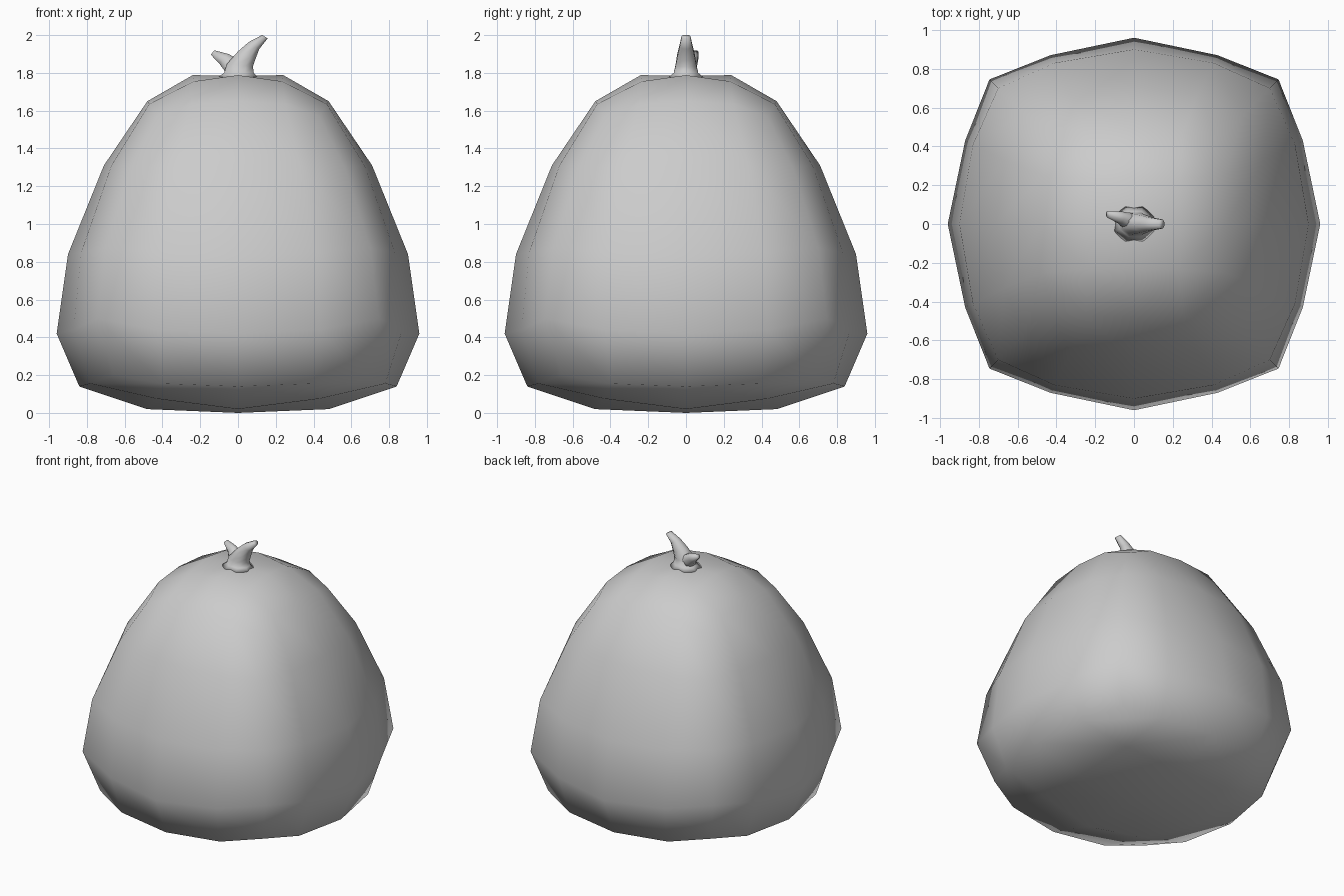
import bpy, bmesh
from mathutils import Vector

if "Cube" in bpy.data.objects:
    bpy.data.objects.remove(bpy.data.objects["Cube"])


def finish(bm, name):
    bmesh.ops.recalc_face_normals(bm, faces=bm.faces)
    for f in bm.faces:
        f.smooth = True
    me = bpy.data.meshes.new(name)
    bm.to_mesh(me)
    bm.free()
    ob = bpy.data.objects.new(name, me)
    bpy.context.collection.objects.link(ob)
    return ob


def four_fold(bm, points):
    """Repeat (x, y, z) points in four quarter turns."""
    verts = []
    for k in range(4):
        for x, y, z in points:
            for _ in range(k):
                x, y = -y, x
            verts.append(bm.verts.new((x, y, z)))
    return verts


# Sack body: rounded-square rings; (side r, z), (quarter r, offset, z), (corner, z)
RINGS = [
    ((.48, 1.65), (.47, .25, 1.635), (.43, 1.57)),
    ((.71, 1.31), (.67, .33, 1.31), (.565, 1.30)),
    ((.90, .84), (.83, .41, .85), (.70, .875)),
    ((.96, .42), (.87, .43, .44), (.745, .50)),
    ((.84, .14), (.78, .40, .155), (.66, .20)),
]
bm = bmesh.new()
rings = []
for (m, mz), (q, t, qz), (c, cz) in RINGS:
    rings.append(four_fold(bm, [(m, 0, mz), (q, t, qz), (c, c, cz), (t, q, qz)]))
for a, b in zip(rings, rings[1:]):
    for i in range(16):
        j = (i + 1) % 16
        bm.faces.new((a[i], a[j], b[j], b[i]))


# Top and bottom of the sack: grid caps
def cap(ring, mid, diag, centre_z):
    inner = four_fold(bm, [mid, diag])
    centre = bm.verts.new((0, 0, centre_z))
    for k in range(4):
        o = [ring[(4 * k + n) % 16] for n in range(5)]
        m, d, n = (inner[(2 * k + s) % 8] for s in range(3))
        for quad in ((o[0], o[1], d, m), (o[1], o[2], o[3], d),
                     (d, o[3], o[4], n), (centre, m, d, n)):
            bm.faces.new(quad)


cap(rings[0], (.24, 0, 1.788), (.235, .235, 1.755), 1.785)
cap(rings[-1], (.48, 0, .02), (.43, .43, .075), 0)
finish(bm, "sack_body")


# Knot: lofted horns, each section is centre, half width, half depth, tilt
def horn(name, sections, sides=8):
    import math
    bm = bmesh.new()
    loops = []
    for x, y, z, w, d, tilt in sections:
        loop = []
        for i in range(sides):
            a = 2 * math.pi * (i + .5) / sides
            u, v = w * math.cos(a), d * math.sin(a)
            p = Vector((x + u * math.cos(tilt), y + v, z - u * math.sin(tilt)))
            loop.append(bm.verts.new(p))
        loops.append(loop)
    for a, b in zip(loops, loops[1:]):
        for i in range(sides):
            j = (i + 1) % sides
            bm.faces.new((a[i], a[j], b[j], b[i]))
    bm.faces.new(loops[0])
    bm.faces.new(loops[-1])
    return finish(bm, name)


horn("knot_right_tail", [
    (0, 0, 1.778, .115, .10, 0),
    (.005, 0, 1.80, .085, .07, 0),
    (.01, 0, 1.84, .075, .06, .1),
    (.045, 0, 1.89, .055, .05, .5),
    (.085, 0, 1.945, .036, .036, .6),
    (.143, 0, 1.992, .018, .025, .6),
])
horn("knot_left_tail", [
    (0, 0, 1.80, .07, .055, 0),
    (-.03, .015, 1.84, .055, .045, -.5),
    (-.075, .035, 1.875, .038, .032, -.8),
    (-.135, .05, 1.908, .016, .018, -.9),
])
